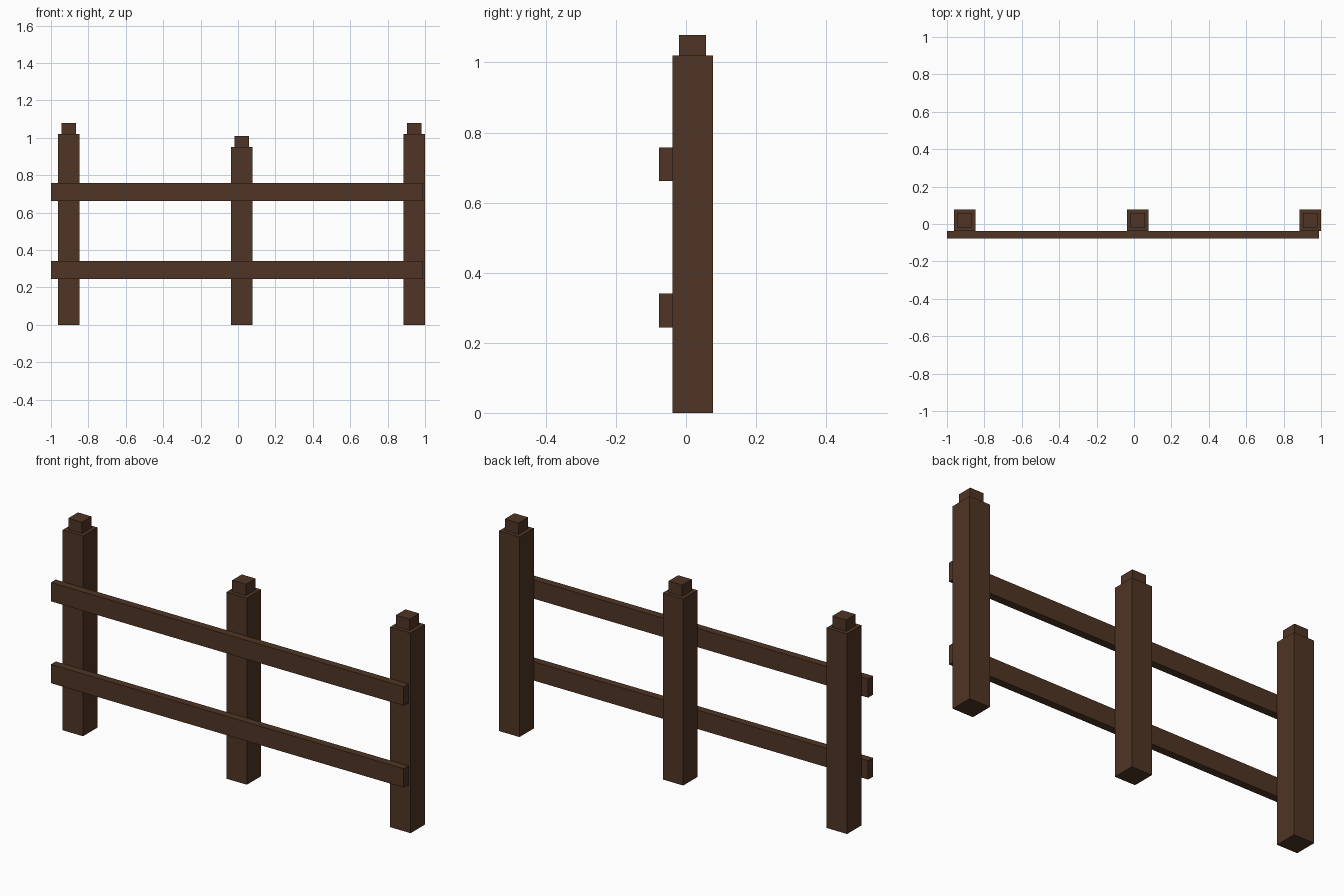
import bpy

if "Cube" in bpy.data.objects:
    bpy.data.objects.remove(bpy.data.objects["Cube"])

wood = bpy.data.materials.new("dark brown wood")
wood.diffuse_color = (0.078, 0.035, 0.018, 1)
wood.use_nodes = True
wood.node_tree.nodes["Principled BSDF"].inputs["Base Color"].default_value = wood.diffuse_color


def box(name, x, y, z):
    """Box from (min, max) ranges on each axis."""
    bpy.ops.mesh.primitive_cube_add(size=1, location=[sum(r) / 2 for r in (x, y, z)])
    ob = bpy.context.object
    ob.name = name
    ob.scale = [r[1] - r[0] for r in (x, y, z)]
    bpy.ops.object.transform_apply(location=False, rotation=False, scale=True)
    ob.data.materials.append(wood)


def around(centre, width):
    return (centre - width / 2, centre + width / 2)


POST_Y = 0.019
POST_W = 0.115
CAP_W = 0.077

# Square posts with a smaller block on top; the middle one is shorter
for side, x, top in (("left", -0.904, 1.02), ("middle", 0.0195, 0.951), ("right", 0.9425, 1.02)):
    box(side + "_post", around(x, POST_W), around(POST_Y, POST_W), (0, top))
    box(side + "_post_cap", around(x, CAP_W), around(POST_Y, CAP_W), (top, top + 0.058))

# Two rails fixed to the front of the posts
for name, z in (("lower_rail", 0.292), ("upper_rail", 0.709)):
    box(name, (-1, 0.988), (-0.077, -0.0385), around(z, 0.096))
